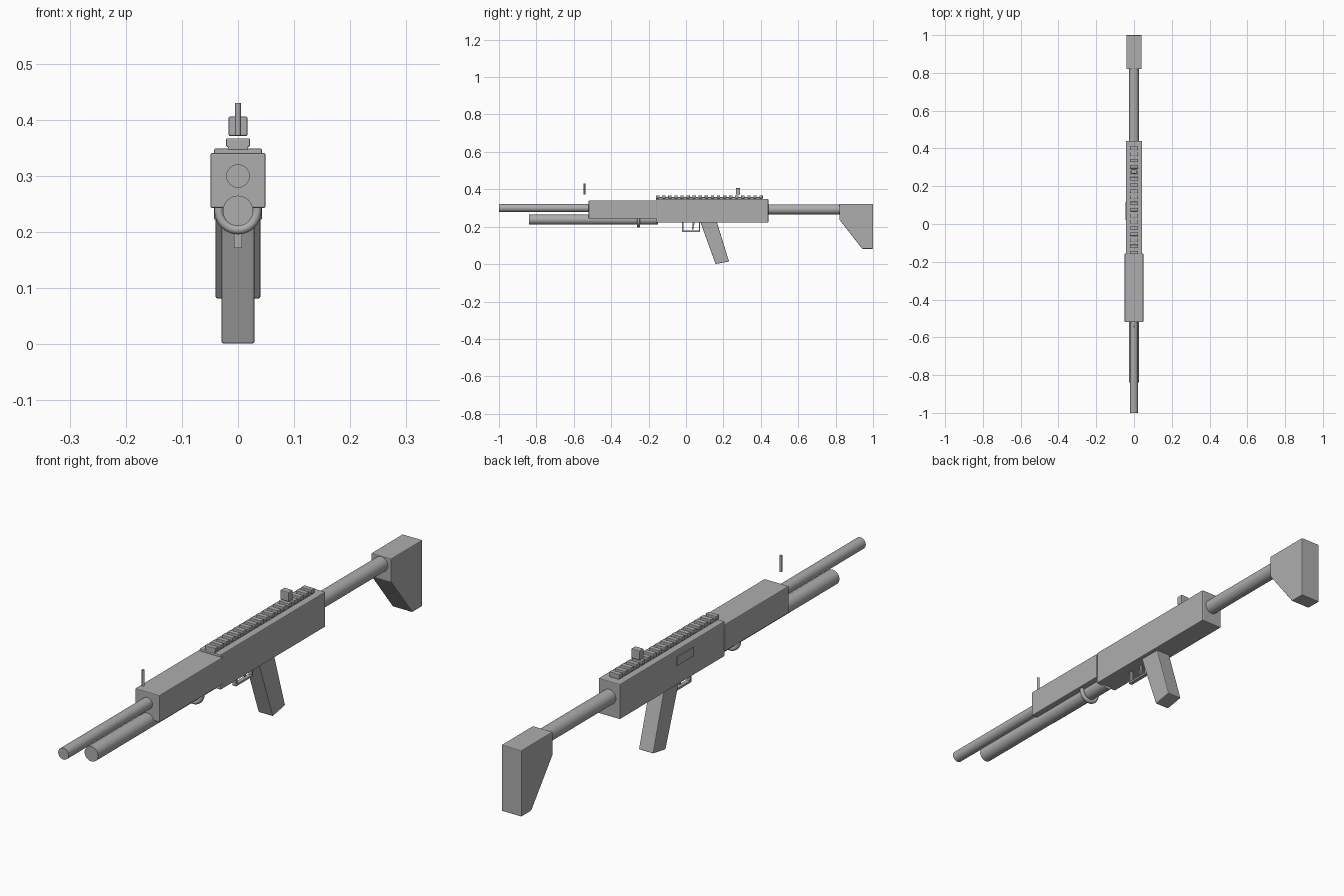
import bpy, bmesh, math
from mathutils import Matrix

if "Cube" in bpy.data.objects:
    bpy.data.objects.remove(bpy.data.objects["Cube"], do_unlink=True)

GREY = (0.42, 0.42, 0.42, 1.0)
mat = bpy.data.materials.new("plain grey")
mat.use_nodes = True
mat.diffuse_color = GREY
mat.node_tree.nodes["Principled BSDF"].inputs["Base Color"].default_value = GREY


def finish(name, bm, bevel=0.0, smooth=False):
    """Turn a bmesh into a grey object, with softened or smooth edges."""
    bmesh.ops.recalc_face_normals(bm, faces=bm.faces)
    mesh = bpy.data.meshes.new(name)
    bm.to_mesh(mesh)
    bm.free()
    mesh.materials.append(mat)
    ob = bpy.data.objects.new(name, mesh)
    bpy.context.collection.objects.link(ob)
    if bevel:
        mod = ob.modifiers.new("soft edges", 'BEVEL')
        mod.width, mod.segments = bevel, 2
    if smooth:
        bpy.ops.object.select_all(action='DESELECT')
        ob.select_set(True)
        bpy.context.view_layer.objects.active = ob
        bpy.ops.object.shade_smooth_by_angle(angle=math.radians(40))
    return ob


def add_box(bm, x, y, z):
    """Box spanning the (low, high) pairs x, y and z."""
    size = [b - a for a, b in (x, y, z)]
    mid = [(a + b) / 2 for a, b in (x, y, z)]
    bmesh.ops.create_cube(bm, size=1, matrix=Matrix.Translation(mid) @ Matrix.Diagonal((*size, 1)))


def box(name, half, y, z, bevel=0.002):
    bm = bmesh.new()
    add_box(bm, (-half, half), y, z)
    return finish(name, bm, bevel)


def tube(name, radius, y, z):
    """Solid cylinder running along y."""
    bm = bmesh.new()
    place = Matrix.Translation((0, sum(y) / 2, z)) @ Matrix.Rotation(math.pi / 2, 4, 'X')
    bmesh.ops.create_cone(bm, cap_ends=True, segments=32, radius1=radius, radius2=radius,
                          depth=y[1] - y[0], matrix=place)
    return finish(name, bm, smooth=True)


def slab(name, half, outline, bevel=0.002):
    """Side outline of (y, z) points extruded across x."""
    bm = bmesh.new()
    face = bm.faces.new([bm.verts.new((-half, y, z)) for y, z in outline])
    ext = bmesh.ops.extrude_face_region(bm, geom=[face])
    bmesh.ops.translate(bm, vec=(2 * half, 0, 0),
                        verts=[v for v in ext["geom"] if isinstance(v, bmesh.types.BMVert)])
    return finish(name, bm, bevel)


# Main body
box("receiver", 0.043, (-0.16, 0.44), (0.222, 0.349), 0.003)
box("handguard", 0.049, (-0.52, -0.155), (0.243, 0.341), 0.003)

# Round tubes
tube("barrel", 0.021, (-1.0, -0.15), 0.30)
tube("under_tube", 0.027, (-0.84, -0.15), 0.238)
tube("stock_tube", 0.027, (0.43, 0.84), 0.293)

# Ring around the lower tube
bm = bmesh.new()
major, minor, steps = 0.034, 0.008, 12
section = [bm.verts.new((major + minor * math.cos(a), minor * math.sin(a), 0))
           for a in (2 * math.pi * i / steps for i in range(steps))]
edges = [bm.edges.new((section[i - 1], section[i])) for i in range(steps)]
bmesh.ops.spin(bm, geom=section + edges, cent=(0, 0, 0), axis=(0, 1, 0),
               angle=2 * math.pi, steps=32, use_merge=True)
# The section lies in the x-y plane, so the spin axis is y
bmesh.ops.remove_doubles(bm, verts=bm.verts, dist=0.0001)
ring = finish("tube_ring", bm, smooth=True)
ring.location = (0, -0.254, 0.238)

# Shoulder stock and hand grip
slab("stock", 0.04, [(0.82, 0.322), (1.0, 0.322), (1.0, 0.082), (0.942, 0.082), (0.82, 0.238)], 0.003)
slab("grip", 0.029, [(0.076, 0.228), (0.164, 0.228), (0.23, 0.014), (0.158, 0.001)], 0.003)

# Trigger and its guard
bm = bmesh.new()
add_box(bm, (-0.007, 0.007), (-0.021, -0.014), (0.172, 0.226))
add_box(bm, (-0.007, 0.007), (-0.021, 0.076), (0.172, 0.179))
add_box(bm, (-0.007, 0.007), (0.069, 0.076), (0.172, 0.226))
finish("trigger_guard", bm)
slab("trigger", 0.004, [(0.036, 0.225), (0.046, 0.225), (0.040, 0.185), (0.032, 0.185)], 0.001)

# Toothed rail on top
box("rail_base", 0.018, (-0.16, 0.41), (0.346, 0.358))
bm = bmesh.new()
teeth, pitch = 18, 0.0325
for i in range(teeth):
    start = -0.16 + i * pitch
    add_box(bm, (-0.021, 0.021), (start, start + pitch * 0.55), (0.352, 0.367))
finish("rail_teeth", bm, 0.0015)

# Sights
box("rear_sight", 0.017, (0.266, 0.29), (0.371, 0.406), 0.003)
bm = bmesh.new()
bmesh.ops.create_cone(bm, cap_ends=True, segments=16, radius1=0.005, radius2=0.005, depth=0.058,
                      matrix=Matrix.Translation((0, -0.543, 0.401)))
finish("front_sight", bm, smooth=True)

# Side port plate
bm = bmesh.new()
add_box(bm, (-0.046, -0.041), (0.02, 0.117), (0.293, 0.325))
finish("side_port", bm)
